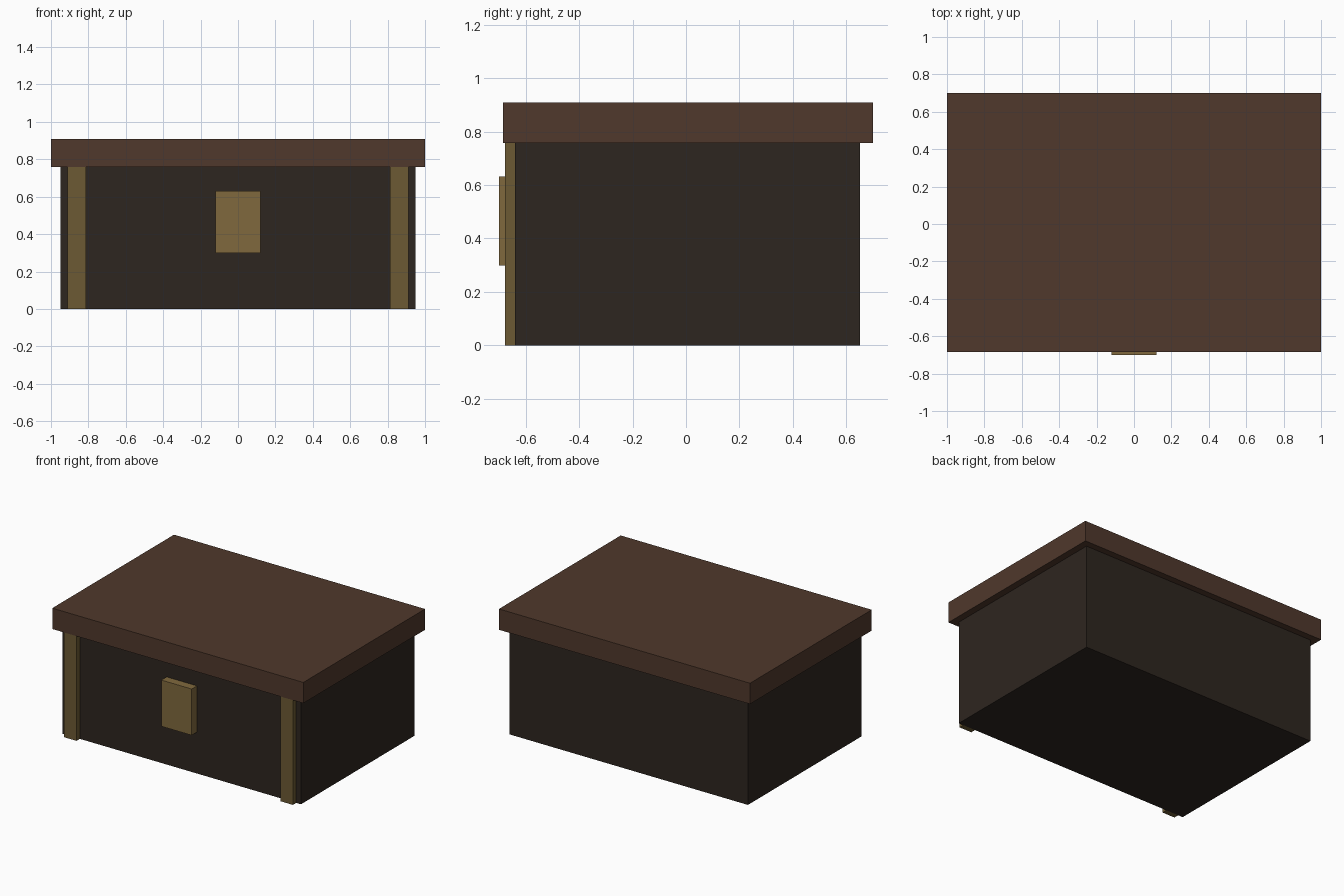
import bpy

if "Cube" in bpy.data.objects:
    bpy.data.objects.remove(bpy.data.objects["Cube"])


def material(name, rgb):
    mat = bpy.data.materials.new(name)
    mat.diffuse_color = (*rgb, 1.0)
    mat.use_nodes = True
    mat.node_tree.nodes["Principled BSDF"].inputs["Base Color"].default_value = mat.diffuse_color
    return mat


def box(name, x, y, z, mat):
    """Box spanning the (min, max) ranges given per axis."""
    spans = (x, y, z)
    bpy.ops.mesh.primitive_cube_add(size=1, location=[(a + b) / 2 for a, b in spans])
    obj = bpy.context.object
    obj.name = name
    obj.scale = [b - a for a, b in spans]
    bpy.ops.object.transform_apply(location=False, rotation=False, scale=True)
    obj.data.materials.append(mat)
    return obj


dark_wood = material("dark_wood", (0.027, 0.019, 0.014))
lid_wood = material("lid_wood", (0.080, 0.040, 0.025))
strap_brass = material("strap_brass", (0.150, 0.102, 0.034))
lock_brass = material("lock_brass", (0.216, 0.141, 0.048))

FRONT = -0.64   # front face of the chest body
RIM = 0.758     # height where the lid sits

# Chest body and overhanging lid
box("chest_body", (-0.95, 0.95), (FRONT, 0.652), (0, RIM), dark_wood)
box("lid", (-1, 1), (-0.685, 0.70), (RIM, 0.908), lid_wood)

# Vertical straps on the front
for side, x in (("left", -0.862), ("right", 0.862)):
    box(f"{side}_strap", (x - 0.05, x + 0.05), (-0.678, FRONT), (0, RIM), strap_brass)

# Lock plate
box("lock_plate", (-0.121, 0.121), (-0.70, FRONT), (0.298, 0.631), lock_brass)
